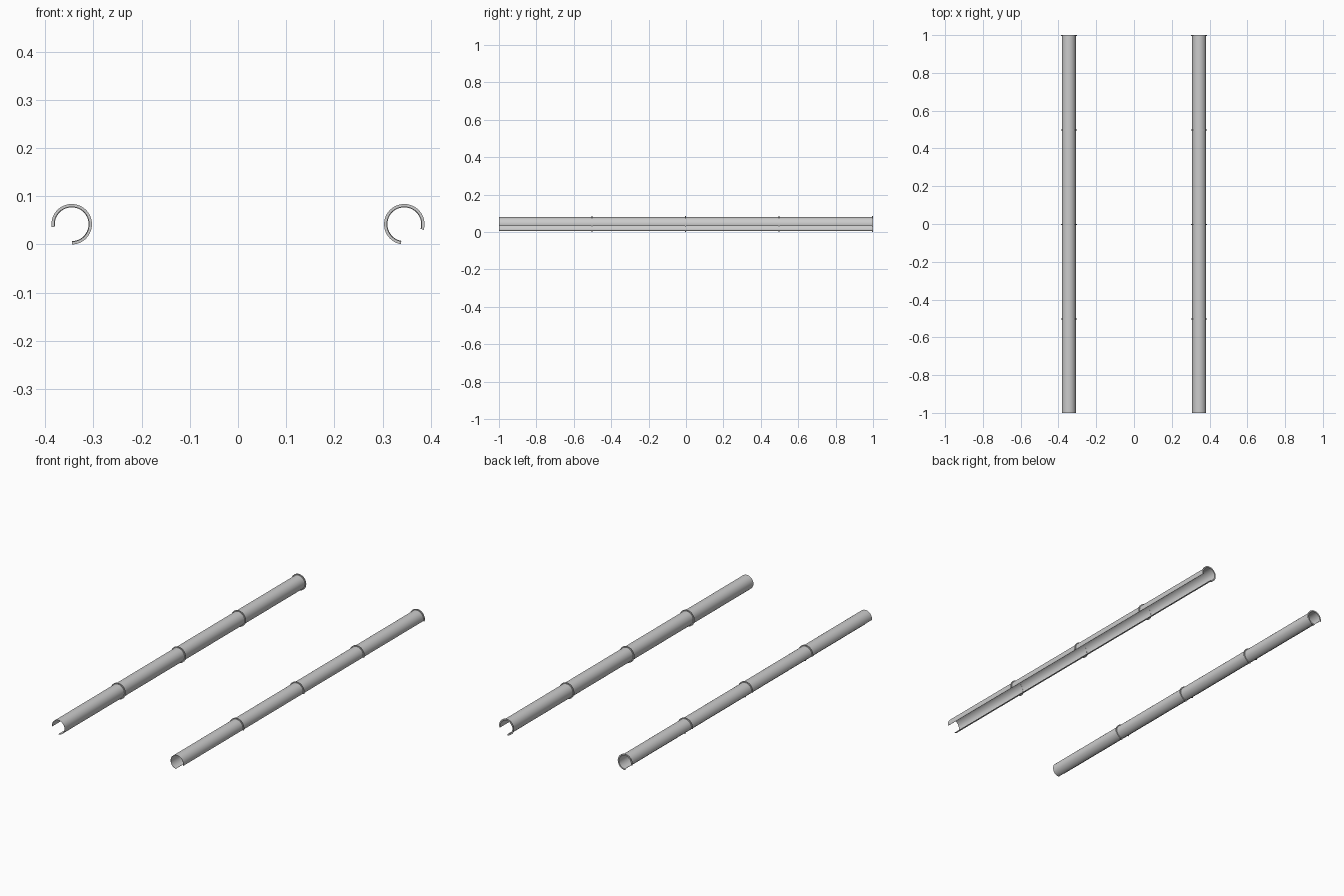
import bpy, bmesh
from math import cos, sin, radians

if "Cube" in bpy.data.objects:
    bpy.data.objects.remove(bpy.data.objects["Cube"])

SEG = 40          # steps along each open arc
CX, CZ = 0.345, 0.042


def arc_solid(name, cx, r_in, r_out, y0, y1, a0, a1):
    """Open C-shaped solid swept about the y direction."""
    bm = bmesh.new()
    profile = [(r_in, y0), (r_out, y0), (r_out, y1), (r_in, y1)]
    rows = []
    for i in range(SEG + 1):
        a = radians(a0 + (a1 - a0) * i / SEG)
        rows.append([bm.verts.new((cx + r * cos(a), y, CZ + r * sin(a))) for r, y in profile])
    for p, q in zip(rows, rows[1:]):
        for k in range(4):
            n = (k + 1) % 4
            bm.faces.new((p[k], p[n], q[n], q[k]))
    bm.faces.new(rows[0])
    bm.faces.new(rows[-1])
    bmesh.ops.recalc_face_normals(bm, faces=bm.faces)
    mesh = bpy.data.meshes.new(name)
    bm.to_mesh(mesh)
    bm.free()
    obj = bpy.data.objects.new(name, mesh)
    bpy.context.collection.objects.link(obj)
    bpy.ops.object.select_all(action='DESELECT')
    obj.select_set(True)
    bpy.context.view_layer.objects.active = obj
    bpy.ops.object.shade_smooth_by_angle(angle=radians(30))
    return obj


# Two slotted tubes, slots turned to the outer lower side
for side, cx, a0, a1 in (("left", -CX, -89, 188), ("right", CX, -16, 260)):
    arc_solid(side + "_tube", cx, 0.0355, 0.037, -1, 1, a0, a1)
    # Thin collar at the back end of each quarter section
    for i in range(4):
        y = -0.5 + 0.5 * i
        arc_solid(f"{side}_collar_{i + 1}", cx, 0.035, 0.042, y - 0.005, y, a0, a1)
